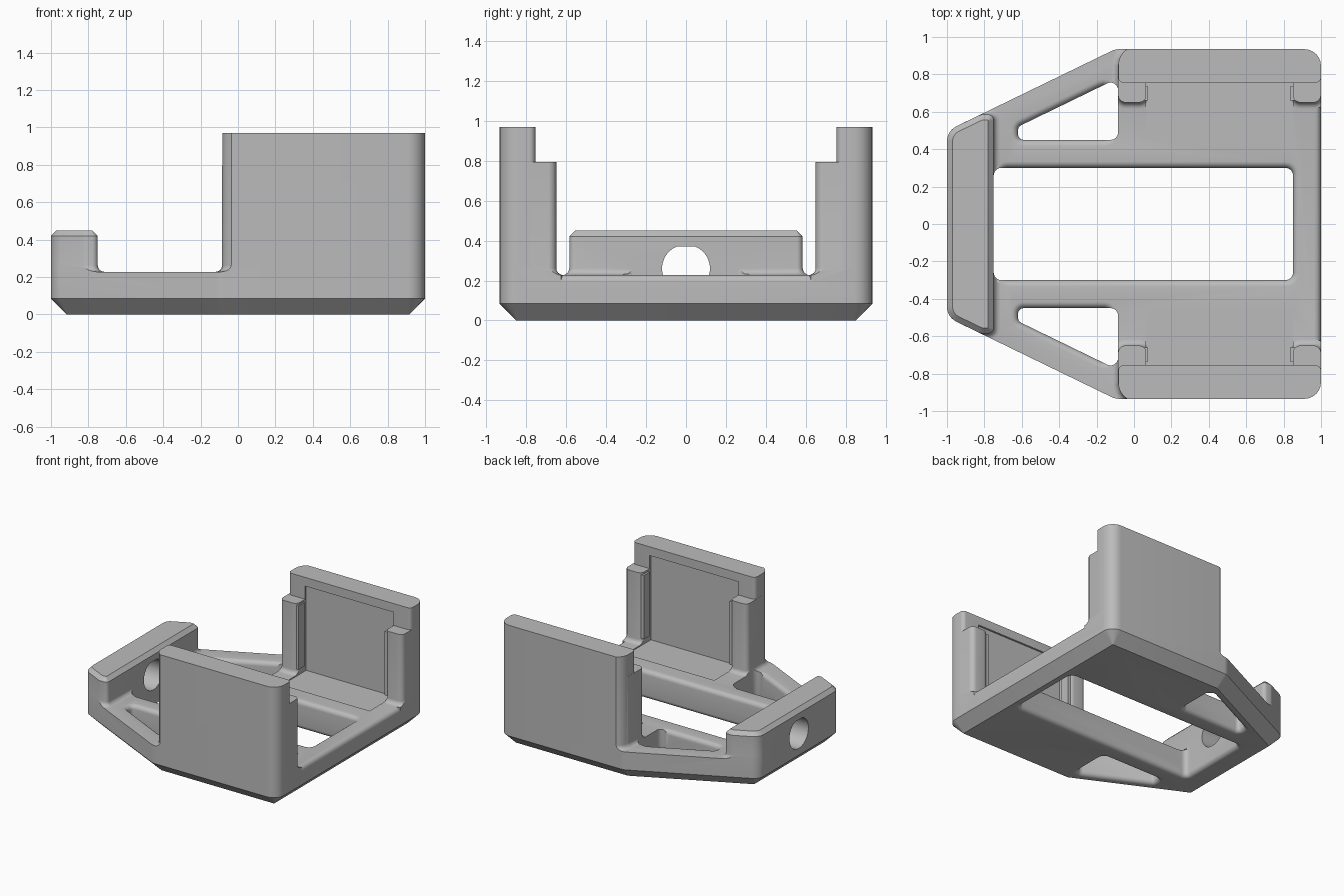
import bpy, bmesh, math
from mathutils import Vector

if "Cube" in bpy.data.objects:
    bpy.data.objects.remove(bpy.data.objects["Cube"])

grey = bpy.data.materials.new("plain grey")
grey.use_nodes = True
grey.diffuse_color = (0.5, 0.5, 0.5, 1)
grey.node_tree.nodes["Principled BSDF"].inputs["Base Color"].default_value = grey.diffuse_color

FLOOR, R, STEPS = 0.228, 0.035, 6
TOP = 0.97


def rounded(corners, radii, inset):
    """Convex counter-clockwise polygon, inset and with rounded corners."""
    out = []
    pts = [Vector(c) for c in corners]
    for i, p in enumerate(pts):
        d1 = (p - pts[i - 1]).normalized()
        d2 = (pts[(i + 1) % len(pts)] - p).normalized()
        n1, n2 = Vector((-d1.y, d1.x)), Vector((-d2.y, d2.x))
        miter = (n1 + n2) / (1 + n1.dot(n2))
        r = max(radii[i] - inset, 0.002)
        centre = p + miter * (inset + r)
        turn = d1.angle_signed(d2)
        start = math.atan2(-n1.y, -n1.x)
        for k in range(STEPS + 1):
            a = start - turn * k / STEPS
            out.append(centre + Vector((math.cos(a), math.sin(a))) * r)
    return out


def make(name, rings):
    """Closed solid skinned over matching rings."""
    bm = bmesh.new()
    loops = [[bm.verts.new(v) for v in ring] for ring in rings]
    n = len(loops[0])
    for a, b in zip(loops, loops[1:]):
        for i in range(n):
            bm.faces.new((a[i], a[(i + 1) % n], b[(i + 1) % n], b[i]))
    bm.faces.new(loops[0][::-1])
    bm.faces.new(loops[-1])
    bmesh.ops.recalc_face_normals(bm, faces=bm.faces)
    mesh = bpy.data.meshes.new(name)
    bm.to_mesh(mesh)
    bm.free()
    mesh.materials.append(grey)
    ob = bpy.data.objects.new(name, mesh)
    bpy.context.collection.objects.link(ob)
    return ob


def loft(name, corners, radii, profile, side=1):
    """Rounded polygon lofted through (height, inset) pairs; side=-1 mirrors y."""
    return make(name, [[(p.x, p.y * side, z) for p in rounded(corners, radii, inset)]
                       for z, inset in profile])


def box(name, x0, x1, y0, y1, z0, z1, side=1):
    return make(name, [[(x0, y0 * side, z), (x1, y0 * side, z), (x1, y1 * side, z),
                        (x0, y1 * side, z)] for z in (z0, z1)])


def rect(x0, x1, y0, y1):
    return [(x0, y0), (x1, y0), (x1, y1), (x0, y1)]


def combine(body, other, operation):
    mod = body.modifiers.new("boolean", "BOOLEAN")
    mod.operation, mod.solver, mod.object = operation, "EXACT", other
    bpy.context.view_layer.objects.active = body
    bpy.ops.object.modifier_apply(modifier=mod.name)
    bpy.data.objects.remove(other)


arc = [k / STEPS * math.pi / 2 for k in range(STEPS + 1)]
# concave foot flaring out on to the floor
foot = [(0.12, -R)] + [(FLOOR + R * (1 - math.cos(a)), -R * (1 - math.sin(a))) for a in arc]
# convex round on a floor-level edge, for solids and for cutters
round_top = [(FLOOR - R * (1 - math.sin(a)), R * (1 - math.cos(a))) for a in arc]
flare_top = [(0.1, 0)] + [(z, -i) for z, i in round_top] + [(FLOOR + 0.005, -R)]
flare_low = [(-0.1, -R)] + [(R * (1 - math.cos(a)), -R * (1 - math.sin(a))) for a in arc] + [(0.32, 0)]

# floor slab, rounded only along the +x edge
body = loft("cradle_body", [(-1.1, -1.1), (1, -1.1), (1, 1.1), (-1.1, 1.1)], [0.09] * 4,
            [(-0.05, 0)] + round_top)

# end block with chamfered top
block = [(-1, -0.498), (-0.82, -0.585), (-0.75, -0.585),
         (-0.75, 0.585), (-0.82, 0.585), (-1, 0.498)]
combine(body, loft("end_block", block, [0.09, 0.05, 0.03, 0.03, 0.05, 0.09],
                   foot + [(0.42, 0), (0.45, 0.03)]), "UNION")

# tall side walls with lower corner posts
for s in (1, -1):
    combine(body, loft("wall", rect(-0.084, 1, 0.755, 0.95), [0.03, 0.03, 0.1, 0.1],
                       foot + [(TOP, 0)], s), "UNION")
    for x0, x1 in ((-0.085, 0.066), (0.849, 0.9995)):
        combine(body, loft("post", rect(x0, x1, 0.65, 0.86), [0.04, 0.04, 0.01, 0.01],
                           foot + [(0.795, 0)], s), "UNION")

# trim everything to the outer outline with its chamfered underside
outline = [(-1, -0.498), (-0.1, -0.935), (1, -0.935), (1, 0.935), (-0.1, 0.935), (-1, 0.498)]
combine(body, loft("outline", outline, [0.09, 0.1, 0.09, 0.09, 0.1, 0.09],
                   [(0, 0.085), (0.085, 0), (1.2, 0)]), "INTERSECT")

# central window: straight cut plus rounded upper rim
combine(body, loft("window_cut", rect(-0.75, 0.85, -0.3, 0.3), [0.04] * 4, flare_low), "DIFFERENCE")
combine(body, loft("window_rim", rect(-0.75 + R, 0.85, -0.3, 0.3), [0.04] * 4, flare_top), "DIFFERENCE")

for s in (1, -1):
    # triangular windows in the sloping arms
    for x, profile in ((-0.085, flare_low), (-0.085 - R, flare_top)):
        tri = [(-0.62, 0.45), (x, 0.45), (x, 0.52 + 0.486 * (x + 0.62)), (-0.62, 0.52)]
        combine(body, loft("arm_cut", tri, [0.03, 0.04, 0.04, 0.03], profile, s), "DIFFERENCE")
    # shallow pocket in floor and wall
    combine(body, box("pocket", 0.065, 0.85, 0.45, 0.77, FLOOR - 0.008, 0.9, s), "DIFFERENCE")
    # thin lips on the posts
    for x0, x1 in ((0.055, 0.075), (0.835, 0.86)):
        combine(body, box("lip", x0, x1, 0.66, 0.735, 0.27, 0.78, s), "UNION")

# flat-topped round hole through the end block
ring = [(0.12 * math.cos(a), min(0.26 + 0.12 * math.sin(a), 0.37))
        for a in (math.tau * k / 48 for k in range(48))]
combine(body, make("bore", [[(x, y, z) for y, z in ring] for x in (-1.1, -0.7)]), "DIFFERENCE")

# smooth the rounds, keep the edges crisp
bpy.ops.object.select_all(action="DESELECT")
body.select_set(True)
bpy.context.view_layer.objects.active = body
bpy.ops.object.shade_smooth_by_angle(angle=math.radians(30))
